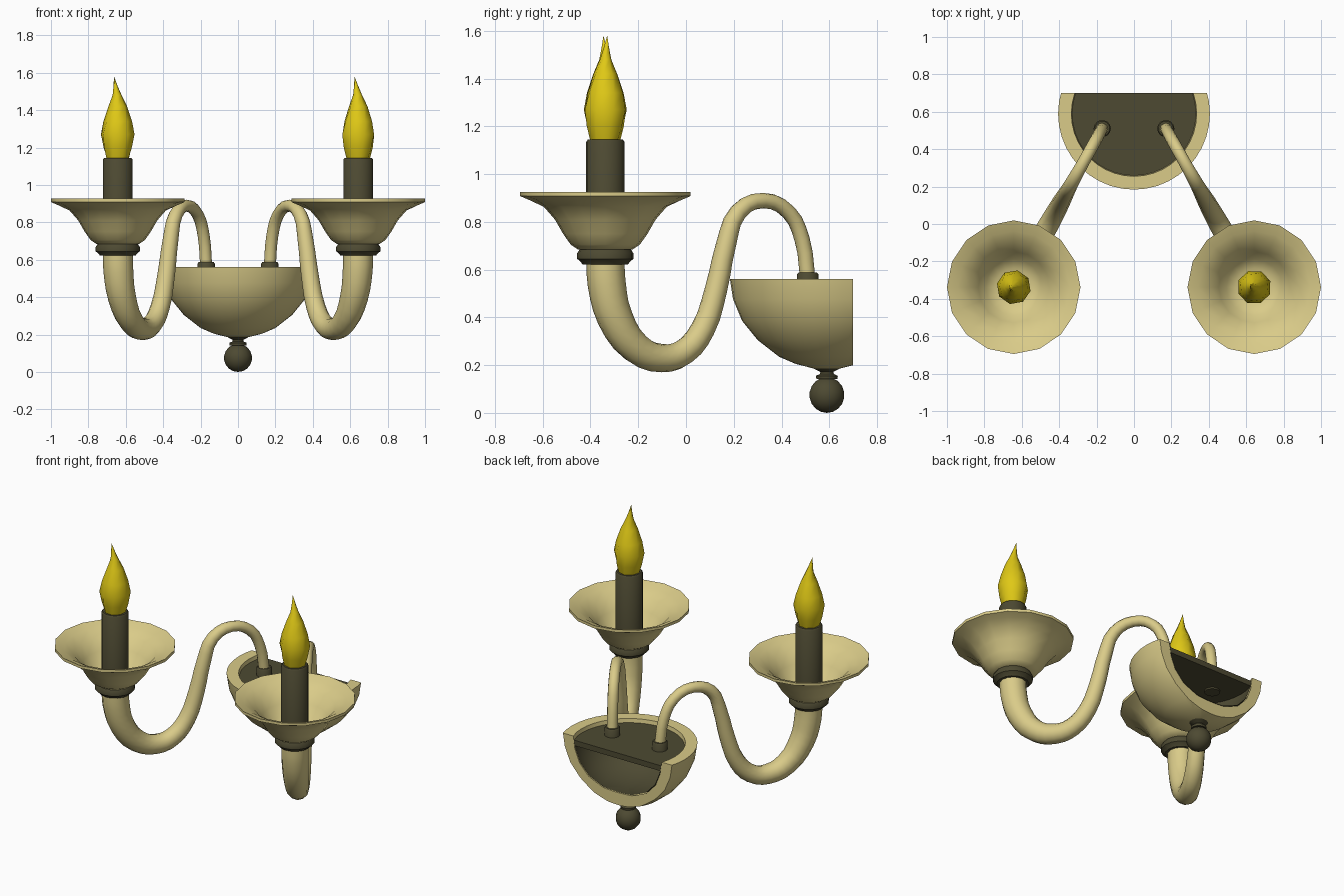
import bpy, bmesh, math
from mathutils import Vector

if "Cube" in bpy.data.objects:
    bpy.data.objects.remove(bpy.data.objects["Cube"])


def material(name, rgb):
    m = bpy.data.materials.new(name)
    m.diffuse_color = (*rgb, 1)
    m.use_nodes = True
    m.node_tree.nodes["Principled BSDF"].inputs["Base Color"].default_value = m.diffuse_color
    return m


CREAM = material("cream", (0.70, 0.60, 0.25))
DARK = material("dark_metal", (0.075, 0.068, 0.032))
YELLOW = material("yellow_glass", (0.74, 0.58, 0.008))


def smooth(ob, angle):
    bpy.ops.object.select_all(action='DESELECT')
    ob.select_set(True)
    bpy.context.view_layer.objects.active = ob
    bpy.ops.object.shade_smooth_by_angle(angle=math.radians(angle))


def lathe(name, profile, x, y, sides, mat, angle=40, cut_y=None, fill=True, shape=None):
    """Revolve (radius, z) pairs; optional back cut and per-vertex shaping."""
    bm = bmesh.new()
    rings = []
    for i, (r, z) in enumerate(profile):
        ring = []
        for k in range(1 if r == 0 else sides):
            a = math.tau * k / sides
            p = Vector((r * math.cos(a), r * math.sin(a), z))
            if shape:
                p = shape(p, i, k)
            ring.append(bm.verts.new(p + Vector((x, y, 0))))
        rings.append(ring)
    for a, b in zip(rings, rings[1:]):
        for k in range(sides):
            n = (k + 1) % sides
            quad = [a[k % len(a)], a[n % len(a)], b[n % len(b)], b[k % len(b)]]
            bm.faces.new(list(dict.fromkeys(quad)))
    if cut_y is not None:
        bmesh.ops.bisect_plane(bm, geom=bm.verts[:] + bm.edges[:] + bm.faces[:],
                               plane_co=(0, cut_y, 0), plane_no=(0, 1, 0), clear_outer=True)
        if fill:
            bmesh.ops.holes_fill(bm, edges=[e for e in bm.edges if e.is_boundary], sides=0)
    bmesh.ops.recalc_face_normals(bm, faces=bm.faces[:])
    me = bpy.data.meshes.new(name)
    bm.to_mesh(me)
    bm.free()
    ob = bpy.data.objects.new(name, me)
    bpy.context.collection.objects.link(ob)
    me.materials.append(mat)
    smooth(ob, angle)
    return ob


BY, BACK = 0.59, 0.70          # bowl axis and wall plane
CX, CY = 0.643, -0.338         # candle axis

# Wall bowl: thick half shell, open at the back
inner = [(0.335, 0.56), (0.325, 0.48), (0.295, 0.40), (0.235, 0.33), (0.15, 0.285), (0, 0.265)]
lathe("wall_bowl", [(0, 0.18), (0.06, 0.187), (0.13, 0.205), (0.2, 0.235), (0.29, 0.305),
                    (0.355, 0.385), (0.393, 0.476), (0.406, 0.56)] + inner,
      0, BY, 40, CREAM, cut_y=BACK)

# Dark lining and the plate carrying the arms
lathe("bowl_lining", [(max(r - 0.004, 0), z + (0.004 if z < 0.5 else -0.025)) for r, z in inner],
      0, BY, 40, DARK, cut_y=BACK, fill=False)
lathe("arm_plate", [(0, 0.50), (0.327, 0.50), (0.331, 0.535), (0, 0.535)],
      0, BY, 40, DARK, cut_y=BACK)

# Finial below the bowl
ball = [(0.075 * math.sin(t), 0.075 - 0.075 * math.cos(t))
        for t in (math.pi * i / 9 for i in range(1, 9))]
lathe("finial", [(0, 0)] + ball + [(0.045, 0.142), (0.047, 0.155), (0.03, 0.163), (0.028, 0.172),
                                   (0.055, 0.185), (0, 0.195)], 0, BY, 14, DARK)

# Arm path as (y, z, radius)
ARM = [(0.51, 0.56, 0.032), (0.486, 0.727, 0.032), (0.43, 0.84, 0.032), (0.323, 0.889, 0.032),
       (0.218, 0.84, 0.037), (0.168, 0.706, 0.042), (0.126, 0.518, 0.047), (0.07, 0.35, 0.051),
       (-0.01, 0.254, 0.055), (-0.1, 0.229, 0.059), (-0.21, 0.272, 0.066), (-0.298, 0.40, 0.075),
       (-0.332, 0.54, 0.08), (CY, 0.65, 0.08)]


def arm(name, side):
    cu = bpy.data.curves.new(name, 'CURVE')
    cu.dimensions = '3D'
    cu.bevel_depth, cu.bevel_resolution, cu.resolution_u = 1.0, 4, 3
    cu.use_fill_caps = True
    sp = cu.splines.new('BEZIER')
    sp.bezier_points.add(len(ARM) - 1)
    for bp, (y, z, r) in zip(sp.bezier_points, ARM):
        bp.co = (side * (0.17 + (0.51 - y) * (CX - 0.17) / (0.51 - CY)), y, z)
        bp.radius = r
        bp.handle_left_type = bp.handle_right_type = 'AUTO'
    cu.materials.append(CREAM)
    ob = bpy.data.objects.new(name, cu)
    bpy.context.collection.objects.link(ob)
    bpy.ops.object.select_all(action='DESELECT')
    ob.select_set(True)
    bpy.context.view_layer.objects.active = ob
    bpy.ops.object.convert(target='MESH')
    smooth(bpy.context.view_layer.objects.active, 40)


def flute(p, i, k):
    # Slight alternating ripple on the widening part of the drip cup
    s = 1 + (0.018 if k % 2 else -0.018) * (3 <= i <= 5)
    return Vector((p.x * s, p.y * s, p.z + (0.005 if k % 2 and i == 6 else 0)))


def flame(turn):
    # Twisted bulb with a bent tip
    def shape(p, i, k):
        t = turn + 0.12 * i
        bend = max(0, p.z - 1.46) / 0.12
        x = p.x * math.cos(t) - p.y * math.sin(t) - 0.02 * bend
        y = p.x * math.sin(t) + p.y * math.cos(t) + 0.008 * bend * math.copysign(1, turn - 0.5)
        return Vector((x, y, p.z))
    return shape


for label, side in (("left", -1), ("right", 1)):
    x = side * CX
    arm(label + "_arm", side)
    lathe(label + "_arm_socket", [(0, 0.49), (0.046, 0.49), (0.046, 0.58), (0.04, 0.587), (0, 0.587)],
          side * 0.17, 0.51, 14, DARK)
    lathe(label + "_collar", [(0, 0.622), (0.095, 0.622), (0.105, 0.635), (0.118, 0.645),
                              (0.118, 0.668), (0.105, 0.688), (0, 0.692)], x, CY, 16, DARK)
    lathe(label + "_drip_cup", [(0, 0.685), (0.115, 0.685), (0.145, 0.705), (0.18, 0.75),
                                (0.215, 0.81), (0.262, 0.863), (0.315, 0.89), (0.357, 0.908),
                                (0.357, 0.926), (0.30, 0.905), (0.24, 0.868), (0.19, 0.805),
                                (0.15, 0.745), (0.1, 0.715), (0, 0.71)],
          x, CY, 16, CREAM, 50, shape=flute)
    lathe(label + "_candle", [(0, 0.70), (0.08, 0.70), (0.08, 1.135), (0.073, 1.145), (0, 1.145)],
          x, CY, 20, DARK)
    lathe(label + "_flame_bulb", [(0, 1.135), (0.062, 1.135), (0.08, 1.2), (0.092, 1.27),
                                  (0.077, 1.34), (0.05, 1.42), (0.024, 1.48), (0.011, 1.53),
                                  (0, 1.58)],
          x, CY, 8, YELLOW, 45, shape=flame(0.2 if side < 0 else 0.8))
